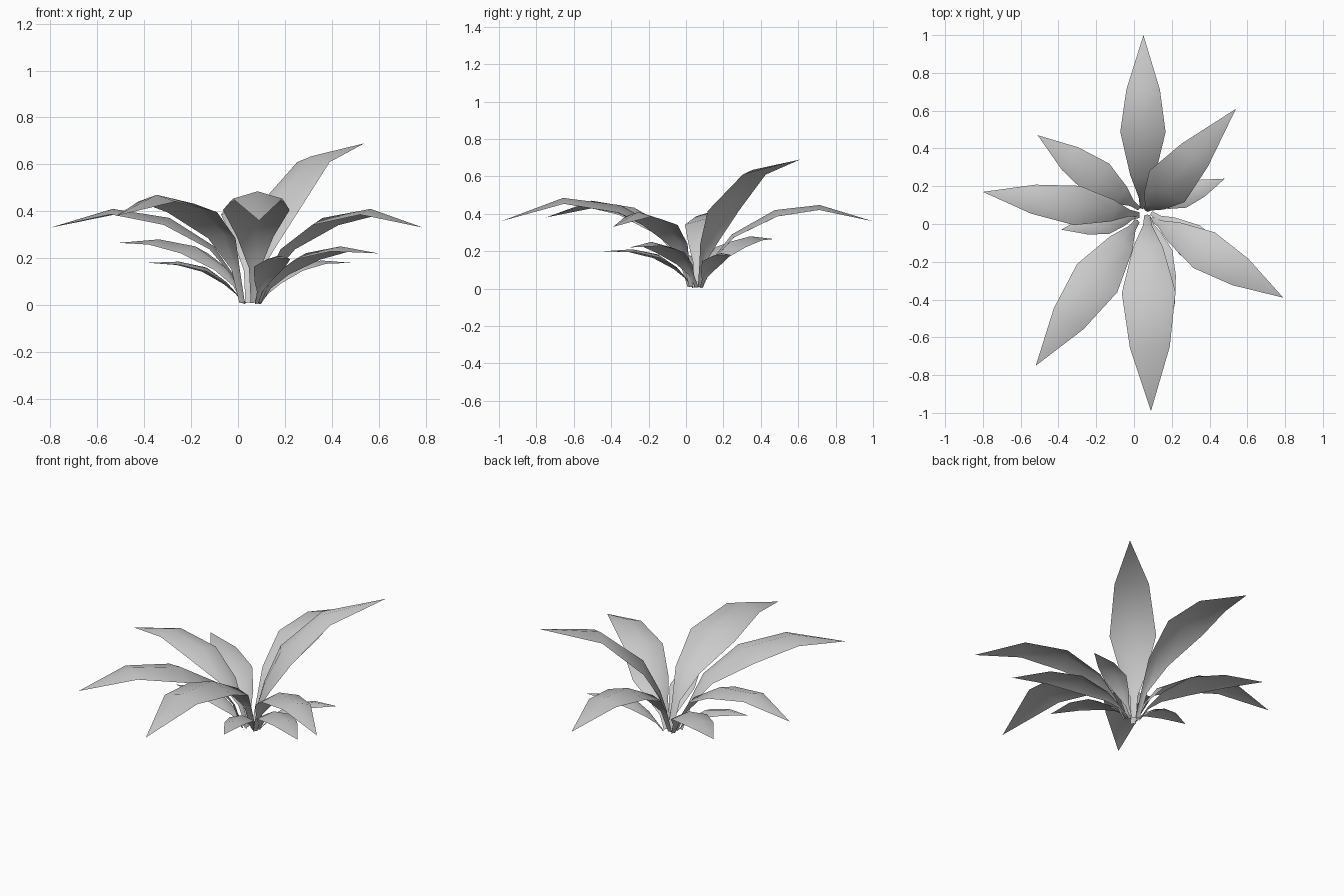
import bpy, bmesh
from mathutils import Vector

if "Cube" in bpy.data.objects:
    bpy.data.objects.remove(bpy.data.objects["Cube"])

# Shared leaf shape, root to tip: distance along, height (steep / shallow), width
STEEP = [(0, 0.02), (0.05, 0.33), (0.15, 0.64), (0.385, 0.92), (0.68, 1.0)]
SHALLOW = [(0, 0.03), (0.10, 0.26), (0.20, 0.50), (0.40, 0.85), (0.68, 1.0)]
WIDTH = [0.11, 0.17, 0.55, 1.0, 0.74]
UP = Vector((0, 0, 1))


def leaf(name, root, tip, peak, width, steep=1.0, path=None, sag=0.15):
    root, tip = Vector((*root, 0)), Vector(tip)
    flat = Vector((tip.x - root.x, tip.y - root.y, 0))
    side = flat.normalized().cross(UP)
    # midrib
    if path:
        mid = [root + flat * u + UP * z for u, z in path]
    else:
        mid = [root + flat * (a[0] * steep + b[0] * (1 - steep))
               + UP * peak * (a[1] * steep + b[1] * (1 - steep))
               for a, b in zip(STEEP, SHALLOW)]
    mid.append(tip)
    bm = bmesh.new()
    rows = []
    for i, w in enumerate(WIDTH):
        along = (mid[i + 1] - mid[max(i - 1, 0)]).normalized()
        normal = side.cross(along)
        half = w * width / 2
        drop = normal * half * 2 * sag
        rows.append([bm.verts.new(p) for p in (
            mid[i] - side * half - drop, mid[i], mid[i] + side * half - drop)])
    for a, b in zip(rows, rows[1:]):
        for j in (0, 1):
            bm.faces.new((a[j], a[j + 1], b[j + 1], b[j]))
    end = bm.verts.new(tip)
    for j in (0, 1):
        bm.faces.new((rows[-1][j], rows[-1][j + 1], end))
    bm.normal_update()
    if sum(f.normal.z for f in bm.faces) < 0:
        bmesh.ops.reverse_faces(bm, faces=bm.faces[:])
    for f in bm.faces:
        f.smooth = True
    mesh = bpy.data.meshes.new(name)
    bm.to_mesh(mesh)
    bm.free()
    bpy.context.collection.objects.link(bpy.data.objects.new(name, mesh))


# Large outer leaves
leaf("leaf_back", (0.045, 0.08), (0.05, 1.0, 0.36), 0.45, 0.24, path=[
    (0, 0.01), (0.06, 0.15), (0.18, 0.29), (0.43, 0.42), (0.69, 0.447)])
leaf("leaf_front", (0.07, 0.05), (0.09, -0.99, 0.36), 0.485, 0.285)
leaf("leaf_front_left", (0.02, 0.02), (-0.52, -0.75, 0.38), 0.47, 0.26)
leaf("leaf_left", (0.03, 0.05), (-0.80, 0.17, 0.33), 0.41, 0.21, 0.8)
leaf("leaf_right", (0.09, 0.03), (0.79, -0.39, 0.33), 0.41, 0.22, 0.8)
# Upright leaf
leaf("leaf_upright", (0.06, 0.07), (0.54, 0.61, 0.69), 0.65, 0.25, path=[
    (0, 0.01), (0.02, 0.13), (0.07, 0.25), (0.20, 0.44), (0.53, 0.635)])
# Small low leaves
leaf("low_leaf_back_left", (0.03, 0.08), (-0.51, 0.47, 0.265), 0.28, 0.20, 0.6)
leaf("low_leaf_right", (0.09, 0.06), (0.60, -0.30, 0.22), 0.25, 0.19, 0.5)
leaf("low_leaf_back_right", (0.09, 0.08), (0.48, 0.24, 0.18), 0.19, 0.13, 0.2)
leaf("low_leaf_left", (0.03, 0.04), (-0.385, -0.03, 0.18), 0.185, 0.13, 0.2)
leaf("low_leaf_front", (0.08, 0.04), (0.215, -0.44, 0.20), 0.21, 0.14, 0.3)
